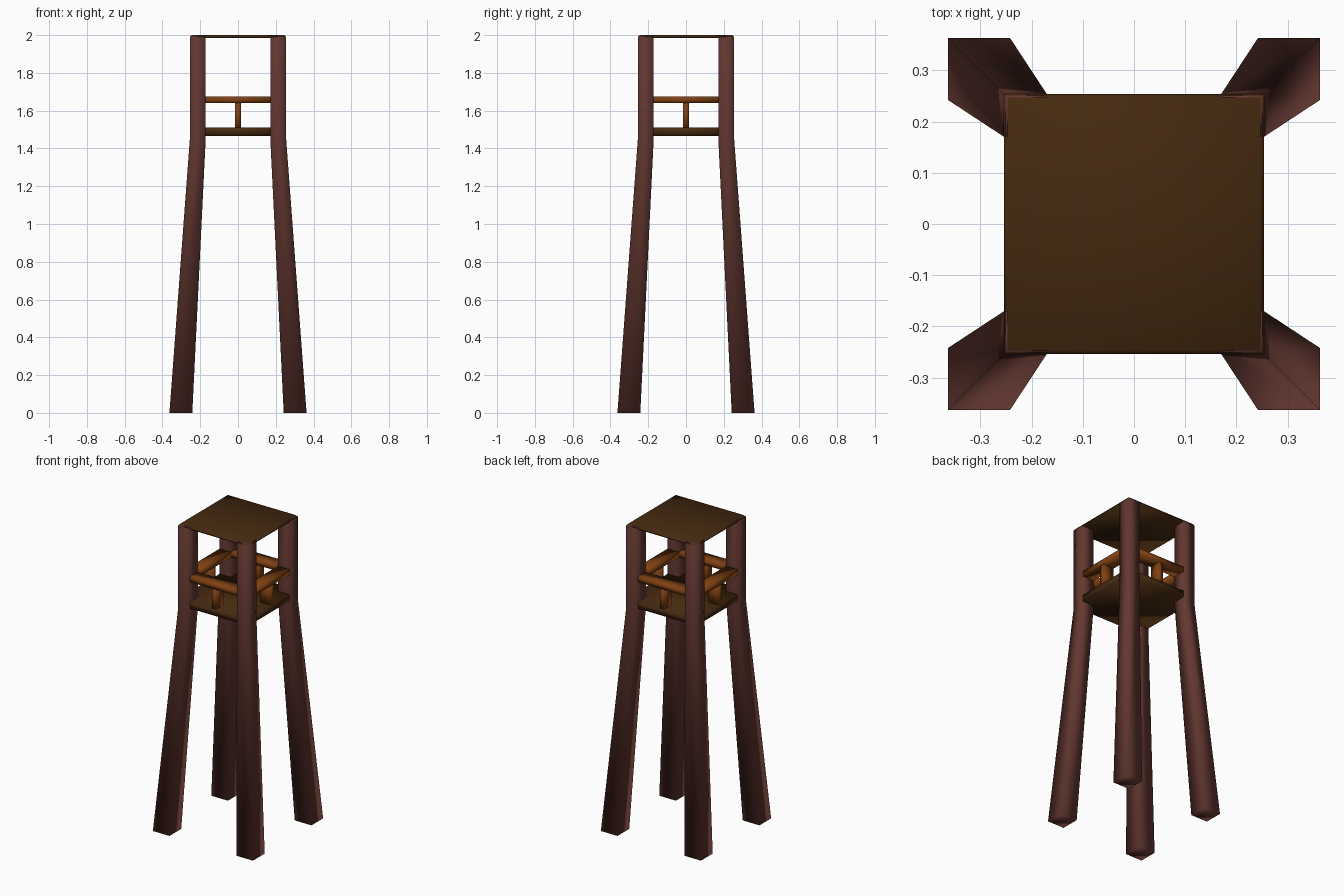
import bpy, bmesh

if "Cube" in bpy.data.objects:
    bpy.data.objects.remove(bpy.data.objects["Cube"])


def material(name, rgb):
    m = bpy.data.materials.new(name)
    m.diffuse_color = (*rgb, 1)
    m.use_nodes = True
    m.node_tree.nodes["Principled BSDF"].inputs["Base Color"].default_value = m.diffuse_color
    return m


LEG = material("red brown timber", (0.122, 0.038, 0.029))
DARK = material("dark brown boards", (0.058, 0.022, 0.005))
RAIL = material("orange brown wood", (0.21, 0.052, 0.006))


def loft(name, sections, mat):
    """Skin rectangular sections (x0, x1, y0, y1, z) and smooth the result."""
    bm = bmesh.new()
    rings = [[bm.verts.new((x, y, z)) for x, y in
              ((x0, y0), (x1, y0), (x1, y1), (x0, y1))]
             for x0, x1, y0, y1, z in sections]
    for a, b in zip(rings, rings[1:]):
        for i in range(4):
            j = (i + 1) % 4
            bm.faces.new((a[i], a[j], b[j], b[i]))
    bm.faces.new(rings[0])
    bm.faces.new(rings[-1])
    bmesh.ops.recalc_face_normals(bm, faces=bm.faces)
    for f in bm.faces:
        f.smooth = True
    me = bpy.data.meshes.new(name)
    bm.to_mesh(me)
    bm.free()
    me.materials.append(mat)
    ob = bpy.data.objects.new(name, me)
    bpy.context.collection.objects.link(ob)
    return ob


# Four splayed legs that turn upright at the platform
for sx in (-1, 1):
    for sy in (-1, 1):
        loft("leg", [(sx * a, sx * b, sy * a, sy * b, z) for a, b, z in
                     ((0.242, 0.363, 0), (0.171, 0.255, 1.45),
                      (0.171, 0.255, 1.988), (0.171, 0.248, 1.998))], LEG)

# Roof sheet with a chamfered rim
loft("roof", [(-h, h, -h, h, z) for h, z in ((0.254, 1.985), (0.254, 1.99), (0.246, 2.0))], DARK)

# Platform floor, flush with the outside of the legs
loft("floor", [(-0.253, 0.253, -0.253, 0.253, z) for z in (1.467, 1.51)], DARK)

# Handrail and its middle post on each side
for s in (-1, 1):
    a, b = s * 0.171, s * 0.253
    loft("handrail", [(-0.18, 0.18, a, b, z) for z in (1.64, 1.675)], RAIL)
    loft("handrail", [(a, b, -0.18, 0.18, z) for z in (1.64, 1.675)], RAIL)
    a, b = s * 0.173, s * 0.25
    loft("rail_post", [(-0.015, 0.015, a, b, z) for z in (1.5, 1.645)], RAIL)
    loft("rail_post", [(a, b, -0.015, 0.015, z) for z in (1.5, 1.645)], RAIL)
